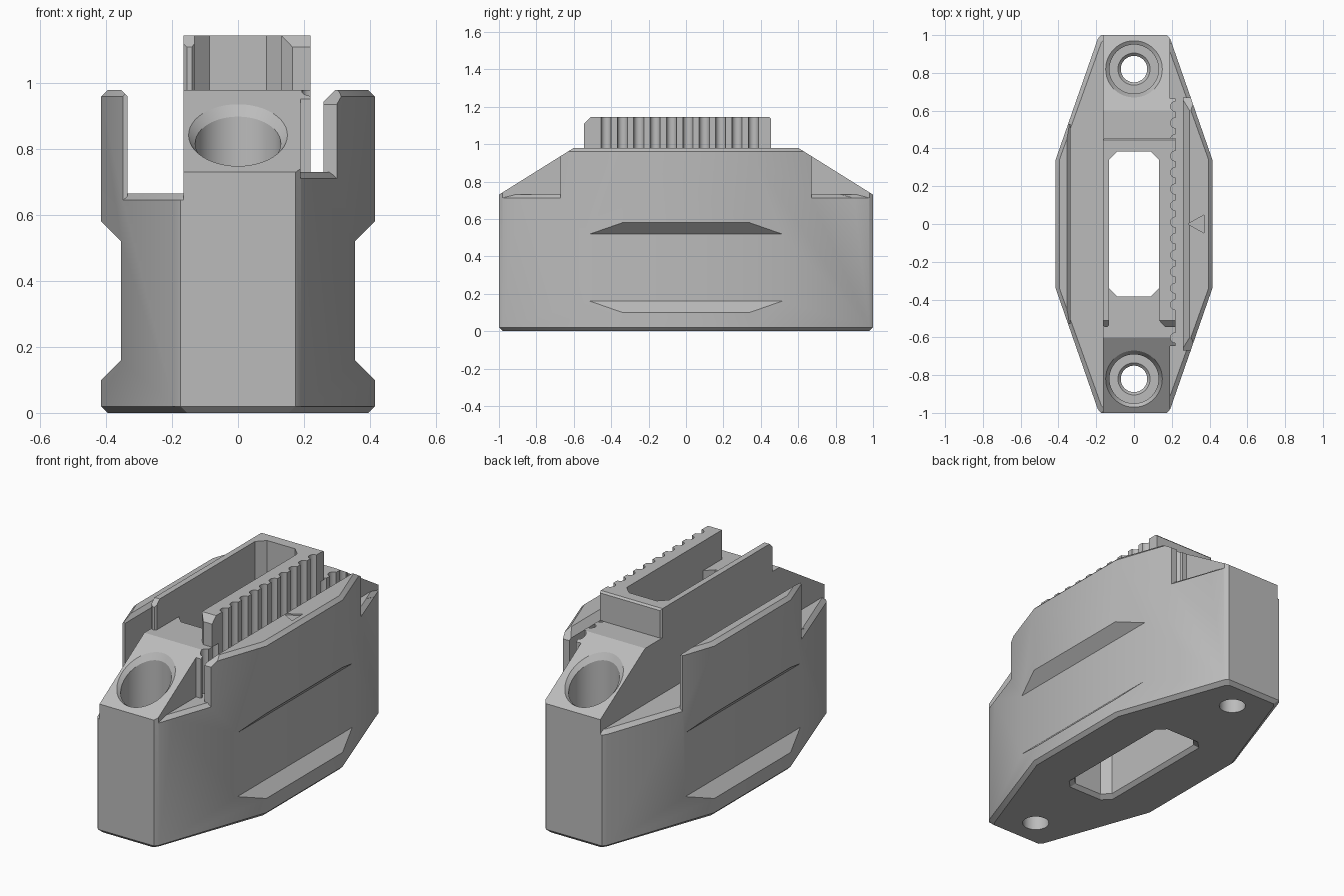
import bpy, bmesh, math
from mathutils import Vector

if "Cube" in bpy.data.objects:
    bpy.data.objects.remove(bpy.data.objects["Cube"], do_unlink=True)

grey = bpy.data.materials.new("plain_grey")
grey.use_nodes = True
grey.diffuse_color = (0.5, 0.5, 0.5, 1)
grey.node_tree.nodes["Principled BSDF"].inputs["Base Color"].default_value = grey.diffuse_color


def loft(name, rings):
    """Closed solid skinned through rings of equal length."""
    bm = bmesh.new()
    loops = [[bm.verts.new(p) for p in ring] for ring in rings]
    n = len(loops[0])
    for a, b in zip(loops, loops[1:]):
        for i in range(n):
            j = (i + 1) % n
            bm.faces.new((a[i], a[j], b[j], b[i]))
    bm.faces.new(loops[0][::-1])
    bm.faces.new(loops[-1])
    bmesh.ops.recalc_face_normals(bm, faces=bm.faces)
    mesh = bpy.data.meshes.new(name)
    bm.to_mesh(mesh)
    bm.free()
    mesh.materials.append(grey)
    obj = bpy.data.objects.new(name, mesh)
    bpy.context.collection.objects.link(obj)
    return obj


def prism(name, pts, axis, lo, hi):
    """Extrude a 2D outline along an axis."""
    place = {"x": lambda p, t: (t, p[0], p[1]),
             "y": lambda p, t: (p[0], t, p[1]),
             "z": lambda p, t: (p[0], p[1], t)}[axis]
    return loft(name, [[place(p, t) for p in pts] for t in (lo, hi)])


def box(name, x0, x1, y0, y1, z0, z1):
    return prism(name, [(x0, y0), (x1, y0), (x1, y1), (x0, y1)], "z", z0, z1)


def combine(target, tool, op="DIFFERENCE"):
    """Apply a boolean and remove the tool."""
    mod = target.modifiers.new("boolean", "BOOLEAN")
    mod.operation, mod.solver, mod.object = op, "EXACT", tool
    bpy.context.view_layer.objects.active = target
    bpy.ops.object.modifier_apply(modifier=mod.name)
    bpy.data.objects.remove(tool, do_unlink=True)


def footprint(grow, z):
    """Long eight-sided outline with clipped ends."""
    quarter = [(0.415, 0.34), (0.192, 0.98), (0.175, 1.0)]
    q = [(x + grow, y + grow * (y > 0.5)) for x, y in quarter]
    half = q + [(-x, y) for x, y in reversed(q)]
    return [(x, y, z) for x, y in half] + [(-x, -y, z) for x, y in half]


def slab(name, top, grow=0.0):
    c = 0.02
    return loft(name, [footprint(grow - c, 0), footprint(grow, c),
                       footprint(grow, top - c), footprint(grow - c, top)])


def slope_envelope():
    """Side outline with sloping ends."""
    pts = [(-1.1, -0.1), (1.1, -0.1), (1.1, 0.6675), (0.6, 0.98), (-0.6, 0.98), (-1.1, 0.6675)]
    return prism("envelope", pts, "x", -1, 1)


def cut_to_floor(target, cutter, floor):
    """Cut down to a floor whose outer rim is chamfered."""
    combine(cutter, slab("floor", floor, 0.001))
    combine(target, cutter)


def teeth(y0, y1):
    """Rack outline: flat ridges between round grooves."""
    pitch, r, crest = 0.0875, 0.027, 0.22
    pts = [(crest, y0)]
    for k in range(-8, 9):
        yc = k * pitch + 0.01
        if yc - r > y0 + 0.01 and yc + r < y1 - 0.01:
            for i in range(9):
                a = math.pi * i / 8
                pts.append((crest - r * math.sin(a), yc - r * math.cos(a)))
    return pts + [(crest, y1)]


# Main body
body = slab("main_body", 0.98)
combine(body, slope_envelope(), "INTERSECT")

# Deep channel on one side, shallow channel beside the rack
left = [(-0.165, 1.1), (-0.165, 0.6), (-0.335, 0.6), (-0.335, 0.96), (-0.375, 1.0), (-0.375, 1.1)]
right = [(0.19, 1.1), (0.19, 0.65), (0.26, 0.65), (0.26, 0.945), (0.315, 1.0), (0.315, 1.1)]
cut_to_floor(body, prism("deep_channel", left, "y", -1.1, 1.1), 0.665)
cut_to_floor(body, prism("rack_channel", right, "y", -1.1, 1.1), 0.73)
for s in (-1, 1):
    y0, y1 = sorted((s * 0.53, s * 1.1))
    cut_to_floor(body, box("deep_end", -0.6, -0.3, y0, y1, 0.6, 1.1), 0.665)
    y0, y1 = sorted((s * 0.67, s * 1.1))
    cut_to_floor(body, box("rack_end", 0.22, 0.6, y0, y1, 0.65, 1.1), 0.73)

# Side grip recesses
for s in (-1, 1):
    pts = [(s * x, z) for x, z in ((0.355, 0.16), (0.355, 0.52), (0.5, 0.665), (0.5, 0.015))]
    combine(body, prism("grip_recess", pts, "y", -0.9, 0.9))


# Counterbored screw holes following the slopes
def ring(r, z, yc, tilt):
    pts = []
    for i in range(48):
        a = math.tau * i / 48
        y = r * math.sin(a)
        pts.append(Vector((r * math.cos(a), yc + y, z + tilt * y)))
    return pts


for s in (-1, 1):
    yc, tilt, mid = s * 0.82, -s * 0.625, 0.8425
    combine(body, loft("screw_hole", [
        ring(0.174, mid + 0.03, yc, tilt), ring(0.13, mid - 0.025, yc, tilt),
        ring(0.13, 0.35, yc, 0), ring(0.085, 0.35, yc, 0),
        ring(0.07, 0.335, yc, 0), ring(0.07, -0.05, yc, 0)]))


# Through slot with clipped corners
def slot_ring(grow, z):
    x, y, c = 0.132 + grow, 0.385 + grow, 0.045
    half = [(x, -y + c), (x, y - c), (x - c, y), (-x + c, y)]
    return [(a, b, z) for a, b in half] + [(-a, -b, z) for a, b in half]


combine(body, loft("slot", [slot_ring(0.03, -0.01), slot_ring(0, 0.02), slot_ring(0, 1.1)]))

# Engraved arrow on the side wall
combine(body, prism("arrow", [(0.285, 0), (0.37, -0.047), (0.37, 0.047)], "z", 0.972, 1.1))

# Lower rack on the body flank
rack = prism("lower_rack", [(0.185, -0.645)] + teeth(-0.645, 0.665) + [(0.185, 0.665)], "z", 0.7, 0.98)
combine(rack, slope_envelope(), "INTERSECT")

# Raised U-shaped frame with teeth along one arm
outline = teeth(-0.545, 0.455) + [
    (-0.155, 0.455), (-0.165, 0.445), (-0.165, -0.535), (-0.155, -0.545), (-0.14, -0.545),
    (-0.132, -0.535), (-0.132, 0.34), (-0.087, 0.385), (0.087, 0.385), (0.132, 0.34),
    (0.132, -0.51), (0.165, -0.545)]
frame = prism("raised_frame", outline, "z", 0.98, 1.145)
trim = [(-0.6, 0.9), (0.5, 0.9), (0.5, 1.09), (0.445, 1.145),
        (0.44, 1.2), (-0.455, 1.2), (-0.6, 1.055)]
combine(frame, prism("trim", trim, "x", -0.5, 0.5), "INTERSECT")

# Smooth the round surfaces, keep edges sharp
bpy.ops.object.select_all(action="DESELECT")
for obj in (body, rack, frame):
    obj.select_set(True)
    bpy.context.view_layer.objects.active = obj
bpy.ops.object.shade_smooth_by_angle(angle=math.radians(25))
